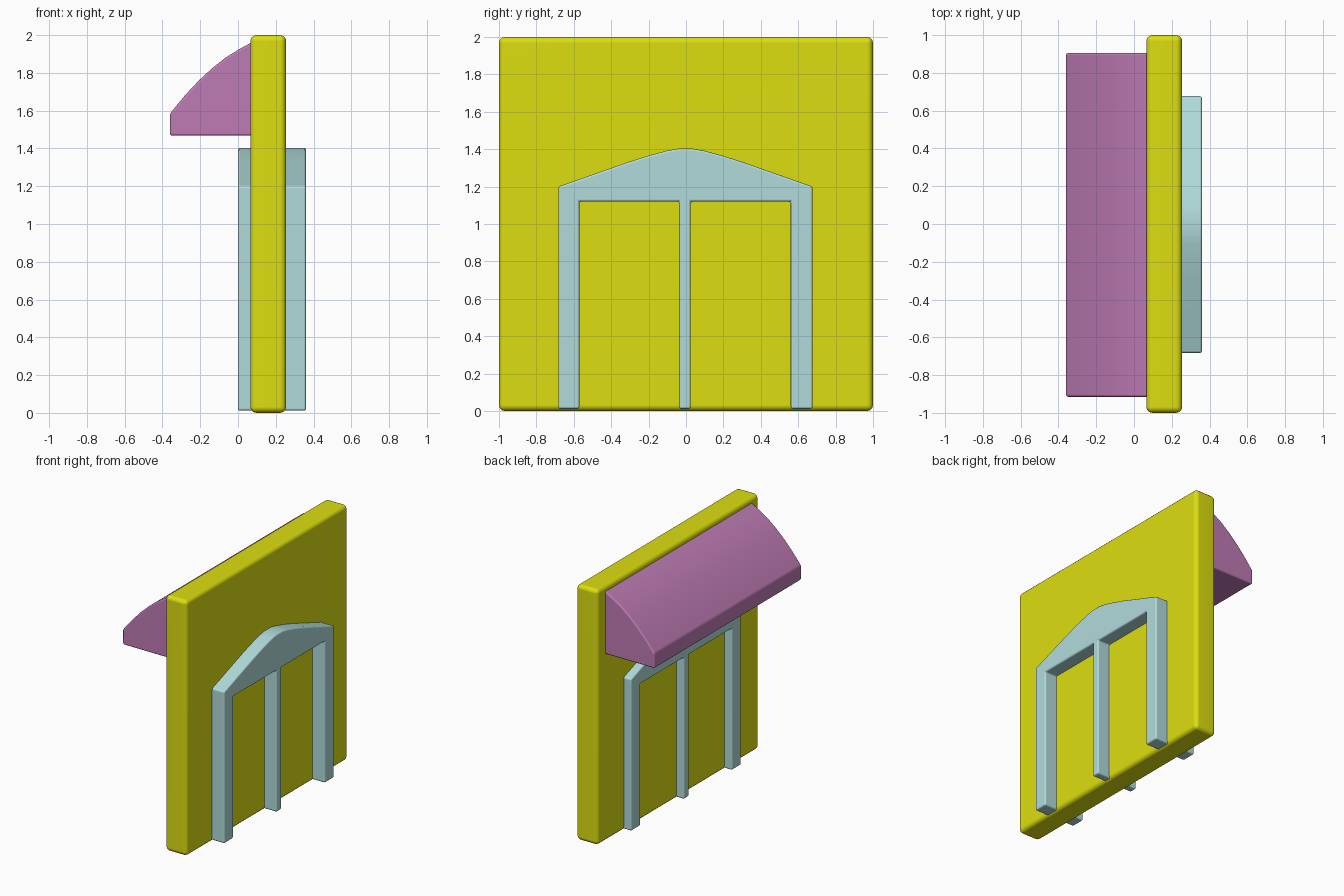
import bpy
import bmesh
import math
from mathutils import Vector

cube = bpy.data.objects.get("Cube")
if cube:
    bpy.data.objects.remove(cube, do_unlink=True)


def make_material(name, rgb):
    mat = bpy.data.materials.new(name)
    mat.use_nodes = True
    mat.diffuse_color = (*rgb, 1)
    shader = next(n for n in mat.node_tree.nodes if n.type == "BSDF_PRINCIPLED")
    shader.inputs["Base Color"].default_value = (*rgb, 1)
    return mat


def extruded_part(name, profile, offset, mat, bevel):
    """Extrude a closed 3D profile, round its hard edges and shade it smooth."""
    bm = bmesh.new()
    face = bm.faces.new([bm.verts.new(p) for p in profile])
    new = bmesh.ops.extrude_face_region(bm, geom=[face])["geom"]
    moved = [v for v in new if isinstance(v, bmesh.types.BMVert)]
    bmesh.ops.translate(bm, verts=moved, vec=Vector(offset))
    bmesh.ops.recalc_face_normals(bm, faces=bm.faces)
    hard = [e for e in bm.edges if e.calc_face_angle(0) > math.radians(25)]
    bmesh.ops.bevel(bm, geom=hard, offset=bevel, segments=3, profile=0.5,
                    affect="EDGES", clamp_overlap=True)
    bmesh.ops.recalc_face_normals(bm, faces=bm.faces)
    mesh = bpy.data.meshes.new(name)
    bm.to_mesh(mesh)
    bm.free()
    mesh.materials.append(mat)
    obj = bpy.data.objects.new(name, mesh)
    bpy.context.collection.objects.link(obj)
    bpy.ops.object.select_all(action="DESELECT")
    obj.select_set(True)
    bpy.context.view_layer.objects.active = obj
    bpy.ops.object.shade_smooth_by_angle(angle=math.radians(40))
    weighted = obj.modifiers.new("Weighted normals", "WEIGHTED_NORMAL")
    weighted.keep_sharp = True
    return obj


yellow = make_material("wall yellow", (0.72, 0.73, 0.005))
blue = make_material("frame pale blue", (0.44, 0.71, 0.71))
purple = make_material("awning purple", (0.52, 0.2, 0.46))

# Wall slab
wall = [(0.065, -1, 0), (0.065, 1, 0), (0.065, 1, 2), (0.065, -1, 2)]
extruded_part("wall", wall, (0.19, 0, 0), yellow, 0.032)

# Door frame: arched head, two side posts and a central post, through the wall
arch = [(0.68, 1.2), (0.31, 1.33), (0.2, 1.365), (0.1, 1.392), (0.04, 1.403)]
foot, head = 0.012, 1.12
outline = [(-y, z) for y, z in arch] + arch[::-1]
outline += [(0.68, foot), (0.563, foot), (0.563, head),
            (0.028, head), (0.028, foot), (-0.034, foot), (-0.034, head),
            (-0.567, head), (-0.567, foot), (-0.68, foot)]
extruded_part("door_frame", [(0, y - 0.003, z) for y, z in outline],
              (0.36, 0, 0), blue, 0.012)

# Curved awning, its back edge set into the wall
awning = [(0.1, 1.975), (0.06, 1.955), (0, 1.922), (-0.07, 1.878),
          (-0.14, 1.822), (-0.21, 1.757), (-0.28, 1.682), (-0.36, 1.585),
          (-0.36, 1.468), (0.1, 1.468)]
extruded_part("awning", [(x, -0.915, z) for x, z in awning],
              (0, 1.82, 0), purple, 0.012)
